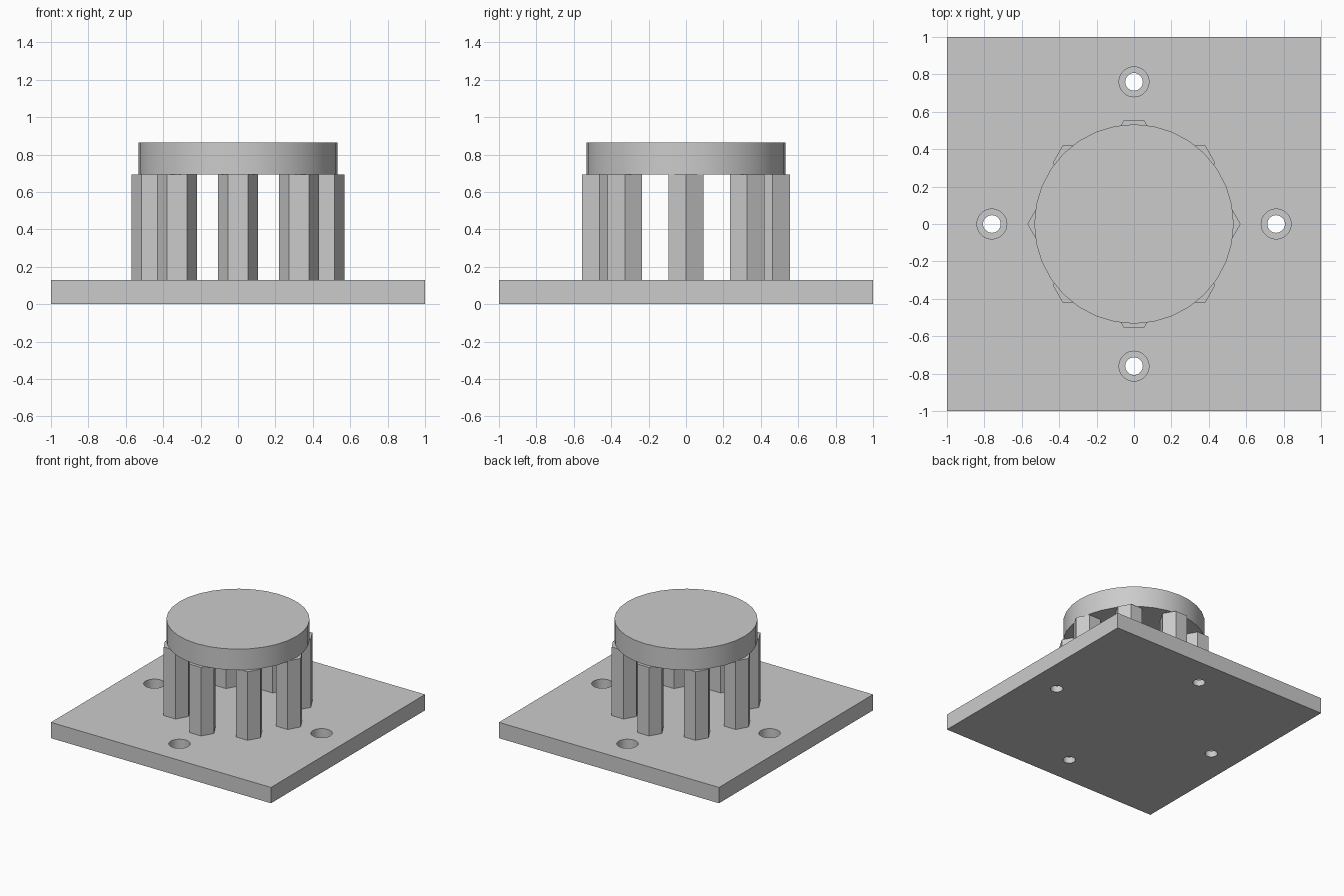
import bpy
from math import cos, sin, pi, radians

cube = bpy.data.objects.get("Cube")
if cube:
    bpy.data.objects.remove(cube, do_unlink=True)

grey = bpy.data.materials.new("plain grey")
grey.use_nodes = True
grey.diffuse_color = (0.6, 0.6, 0.6, 1)
grey.node_tree.nodes["Principled BSDF"].inputs["Base Color"].default_value = (0.6, 0.6, 0.6, 1)

PLATE_TOP, CAP_BOTTOM, CAP_TOP = 0.13, 0.693, 0.865
POST_RING, HOLE_RING = 0.463, 0.76


def prism(name, sides, radius, x, y, z0, z1, turn=0):
    """Upright prism whose first corner points along +x after the turn."""
    bpy.ops.mesh.primitive_cylinder_add(
        vertices=sides, radius=radius, depth=z1 - z0,
        location=(x, y, (z0 + z1) / 2), rotation=(0, 0, turn))
    obj = bpy.context.object
    obj.name = name
    obj.data.materials.append(grey)
    return obj


def smooth(obj):
    bpy.ops.object.select_all(action="DESELECT")
    obj.select_set(True)
    bpy.context.view_layer.objects.active = obj
    bpy.ops.object.shade_smooth_by_angle(angle=radians(30))


def cut(obj, cutter):
    cutter.hide_render = True
    mod = obj.modifiers.new("hole", "BOOLEAN")
    mod.operation = "DIFFERENCE"
    mod.solver = "EXACT"
    mod.object = cutter
    bpy.context.view_layer.objects.active = obj
    bpy.ops.object.modifier_apply(modifier=mod.name)
    bpy.data.objects.remove(cutter, do_unlink=True)


# Square base plate
bpy.ops.mesh.primitive_cube_add(size=1, location=(0, 0, PLATE_TOP / 2))
base = bpy.context.object
base.name = "base_plate"
base.scale = (2, 2, PLATE_TOP)
bpy.ops.object.transform_apply(location=True, rotation=True, scale=True)
base.data.materials.append(grey)

# Counterbored screw holes, one towards each side
for i in range(4):
    x, y = HOLE_RING * cos(i * pi / 2), HOLE_RING * sin(i * pi / 2)
    cut(base, prism("bore_cutter", 32, 0.08, x, y, 0.05, 0.2))
    cut(base, prism("screw_cutter", 32, 0.047, x, y, -0.1, 0.1))
smooth(base)

# Ring of hexagonal posts, all facing the same way
for i in range(8):
    a = i * pi / 4
    prism(f"post_{i + 1}", 6, 0.107, POST_RING * cos(a), POST_RING * sin(a),
          PLATE_TOP, CAP_BOTTOM, pi / 2)

# Round cap resting on the posts
cap = prism("round_cap", 32, 0.533, 0, 0, CAP_BOTTOM, CAP_TOP)
smooth(cap)
